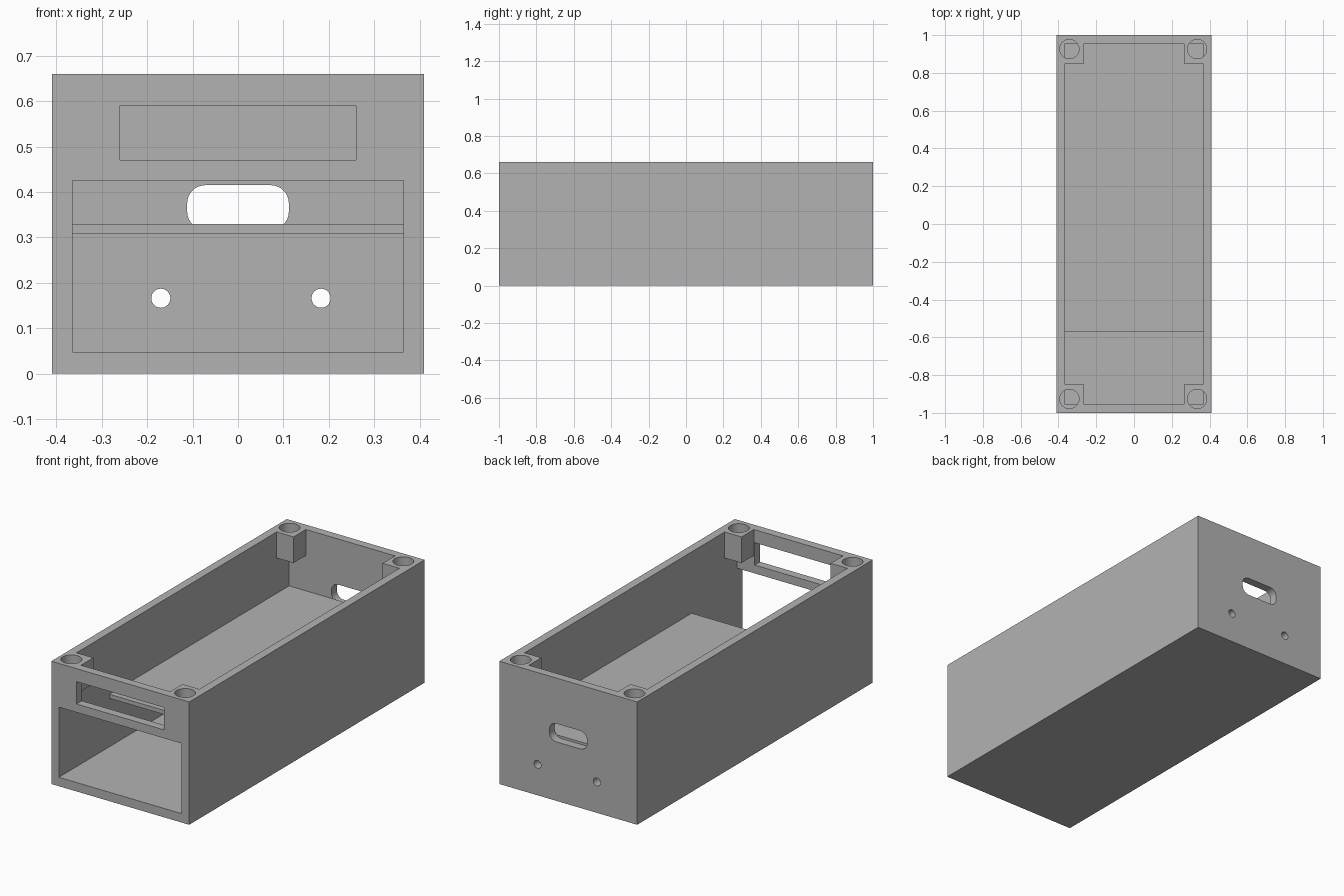
import bpy, bmesh, math
from mathutils import Matrix, Vector

if "Cube" in bpy.data.objects:
    bpy.data.objects.remove(bpy.data.objects["Cube"], do_unlink=True)

grey = bpy.data.materials.new("matte_grey")
grey.use_nodes = True
colour = (0.45, 0.45, 0.45, 1)
grey.diffuse_color = colour
grey.node_tree.nodes["Principled BSDF"].inputs["Base Color"].default_value = colour


def add_object(name, bm):
    mesh = bpy.data.meshes.new(name)
    bm.to_mesh(mesh)
    bm.free()
    mesh.materials.append(grey)
    obj = bpy.data.objects.new(name, mesh)
    bpy.context.collection.objects.link(obj)
    return obj


def box(name, low, high, corner=0):
    """Box between two corners; corner rounds the edges that run along y."""
    low, high = Vector(low), Vector(high)
    bm = bmesh.new()
    bmesh.ops.create_cube(bm, size=1, matrix=Matrix.Translation((low + high) / 2)
                          @ Matrix.Diagonal((*(high - low), 1)))
    if corner:
        edges = [e for e in bm.edges
                 if abs(e.verts[0].co.y - e.verts[1].co.y) > 0.01]
        bmesh.ops.bevel(bm, geom=edges, offset=corner, segments=8,
                        affect='EDGES', profile=0.5)
    return add_object(name, bm)


def cylinder(name, centre, radius, depth, along_y=False):
    bm = bmesh.new()
    turn = Matrix.Rotation(math.pi / 2 if along_y else 0, 4, 'X')
    bmesh.ops.create_cone(bm, cap_ends=True, segments=40, radius1=radius,
                          radius2=radius, depth=depth,
                          matrix=Matrix.Translation(centre) @ turn)
    return add_object(name, bm)


def combine(target, tool, operation):
    """Apply a boolean and remove the tool object."""
    tool.hide_render = True
    mod = target.modifiers.new(operation.lower(), 'BOOLEAN')
    mod.operation, mod.solver, mod.object = operation, 'EXACT', tool
    bpy.context.view_layer.objects.active = target
    bpy.ops.object.modifier_apply(modifier=mod.name)
    bpy.data.objects.remove(tool, do_unlink=True)


W, L, H = 0.41, 1.0, 0.66          # outer half width, half length, height
IW, IL, FLOOR = 0.365, 0.955, 0.048  # inner half width, half length, floor
POST = 0.52                        # underside of the corner posts

# Open-topped case
case = box("case", (-W, -L, 0), (W, L, H))
combine(case, box("cavity", (-IW, -IL, FLOOR), (IW, IL, H + 0.1)), 'DIFFERENCE')

# Corner posts, slightly sunk into the walls
for sx in (-1, 1):
    for sy in (-1, 1):
        xs = sorted((sx * 0.265, sx * 0.385))
        ys = sorted((sy * 0.85, sy * 0.975))
        post = box("corner_post", (xs[0], ys[0], POST), (xs[1], ys[1], H))
        combine(case, post, 'UNION')

# Screw holes down through the posts
for sx in (-1, 1):
    for sy in (-1, 1):
        hole = cylinder("post_hole", (sx * 0.338 - 0.004, sy * 0.926, H), 0.051,
                        2 * (H - POST + 0.002))
        combine(case, hole, 'DIFFERENCE')

# Front opening and the narrow slot above it
combine(case, box("front_opening", (-IW, -1.1, FLOOR), (IW, -0.9, 0.425)), 'DIFFERENCE')
combine(case, box("front_slot", (-0.26, -1.1, 0.47), (0.26, -0.9, 0.59)), 'DIFFERENCE')

# Rounded back slot and two small back holes
combine(case, box("back_slot", (-0.112, 0.9, 0.317), (0.112, 1.1, 0.415), 0.04), 'DIFFERENCE')
for x in (-0.17, 0.183):
    combine(case, cylinder("back_hole", (x, L, 0.166), 0.021, 0.2, True), 'DIFFERENCE')

# Inner shelf, stopping short of the front
shelf = box("inner_shelf", (-IW, -0.57, 0.308), (IW, IL, 0.33))

# Smooth the holes, keep the box edges sharp
bpy.context.view_layer.update()
bpy.ops.object.select_all(action='DESELECT')
case.select_set(True)
bpy.context.view_layer.objects.active = case
bpy.ops.object.shade_smooth_by_angle(angle=math.radians(30))
